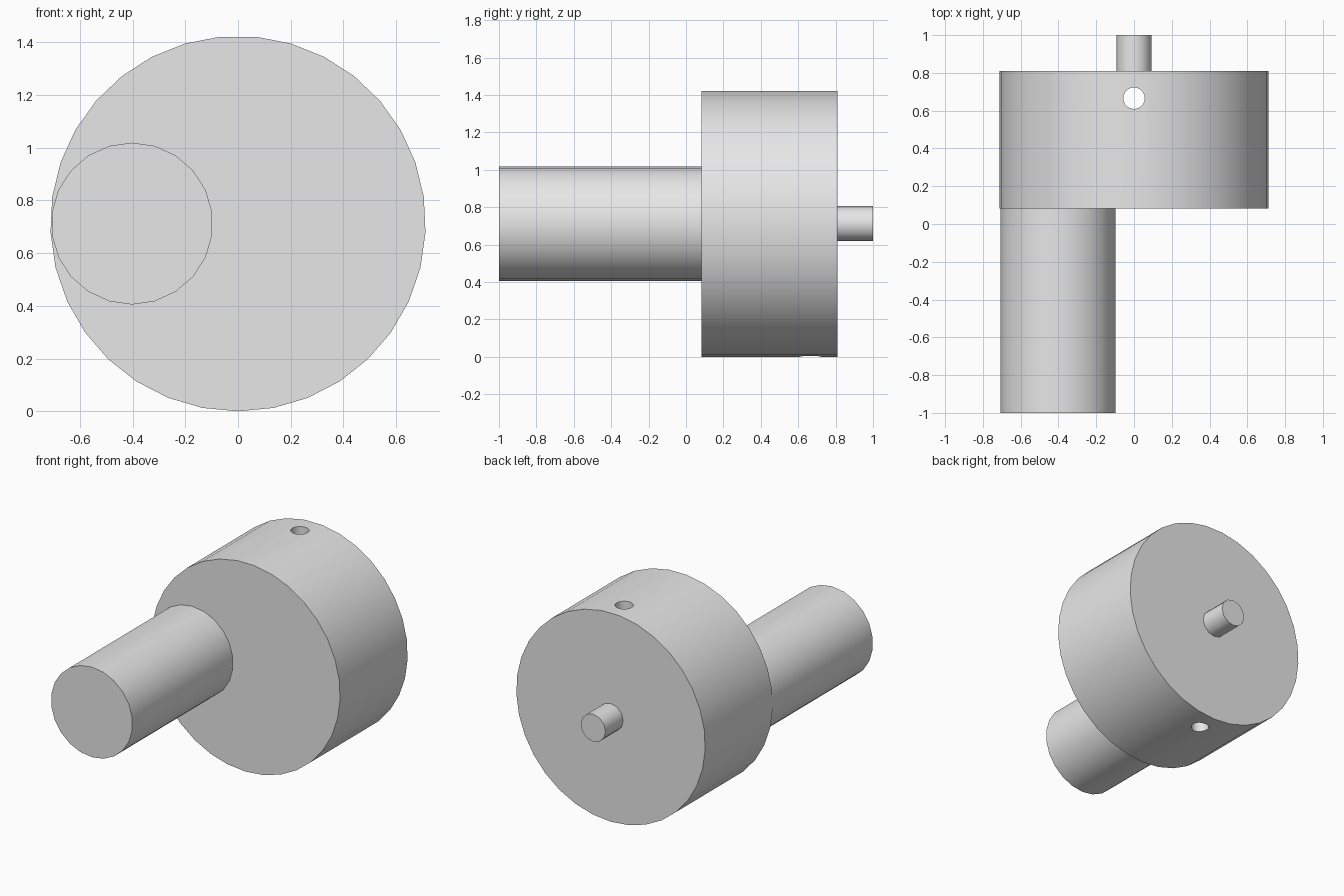
import bpy, bmesh
from math import sin, cos, tau, radians
from mathutils import Matrix

cube = bpy.data.objects.get("Cube")
if cube:
    bpy.data.objects.remove(cube, do_unlink=True)

AXIS_Z = 0.712

metal = bpy.data.materials.new("plain grey")
metal.use_nodes = True
grey = (0.8, 0.8, 0.8, 1)
metal.diffuse_color = grey
metal.node_tree.nodes["Principled BSDF"].inputs["Base Color"].default_value = grey


def prism(name, x, radius, sides, y0, y1):
    """Cylinder along y with one vertex row at its lowest point."""
    bm = bmesh.new()
    ring = [bm.verts.new((x + radius * sin(tau * i / sides), y0,
                          AXIS_Z - radius * cos(tau * i / sides)))
            for i in range(sides)]
    cap = bm.faces.new(ring)
    ext = bmesh.ops.extrude_face_region(bm, geom=[cap], use_keep_orig=True)
    moved = [g for g in ext["geom"] if isinstance(g, bmesh.types.BMVert)]
    bmesh.ops.translate(bm, verts=moved, vec=(0, y1 - y0, 0))
    bmesh.ops.recalc_face_normals(bm, faces=bm.faces)
    mesh = bpy.data.meshes.new(name)
    bm.to_mesh(mesh)
    bm.free()
    mesh.materials.append(metal)
    obj = bpy.data.objects.new(name, mesh)
    bpy.context.collection.objects.link(obj)
    return obj


def smooth(obj):
    bpy.ops.object.select_all(action="DESELECT")
    obj.select_set(True)
    bpy.context.view_layer.objects.active = obj
    bpy.ops.object.shade_smooth_by_angle(angle=radians(31))


# Main disc, offset crank pin and small rear shaft
disc = prism("disc", 0, 0.712, 33, 0.083, 0.81)
pin = prism("crank_pin", -0.402, 0.307, 22, -1, 0.083)
shaft = prism("rear_shaft", 0, 0.0935, 12, 0.81, 1)

# Vertical hole right through the disc
bpy.ops.mesh.primitive_cylinder_add(vertices=24, radius=0.057, depth=2,
                                    location=(0, 0.666, AXIS_Z))
cutter = bpy.context.object
cutter.name = "hole_cutter"
cutter.data.materials.append(metal)
cut = disc.modifiers.new("hole", "BOOLEAN")
cut.operation = "DIFFERENCE"
cut.solver = "EXACT"
cut.object = cutter
bpy.ops.object.select_all(action="DESELECT")
disc.select_set(True)
bpy.context.view_layer.objects.active = disc
bpy.ops.object.modifier_apply(modifier=cut.name)
bpy.data.objects.remove(cutter, do_unlink=True)

for part in (disc, pin, shaft):
    smooth(part)
